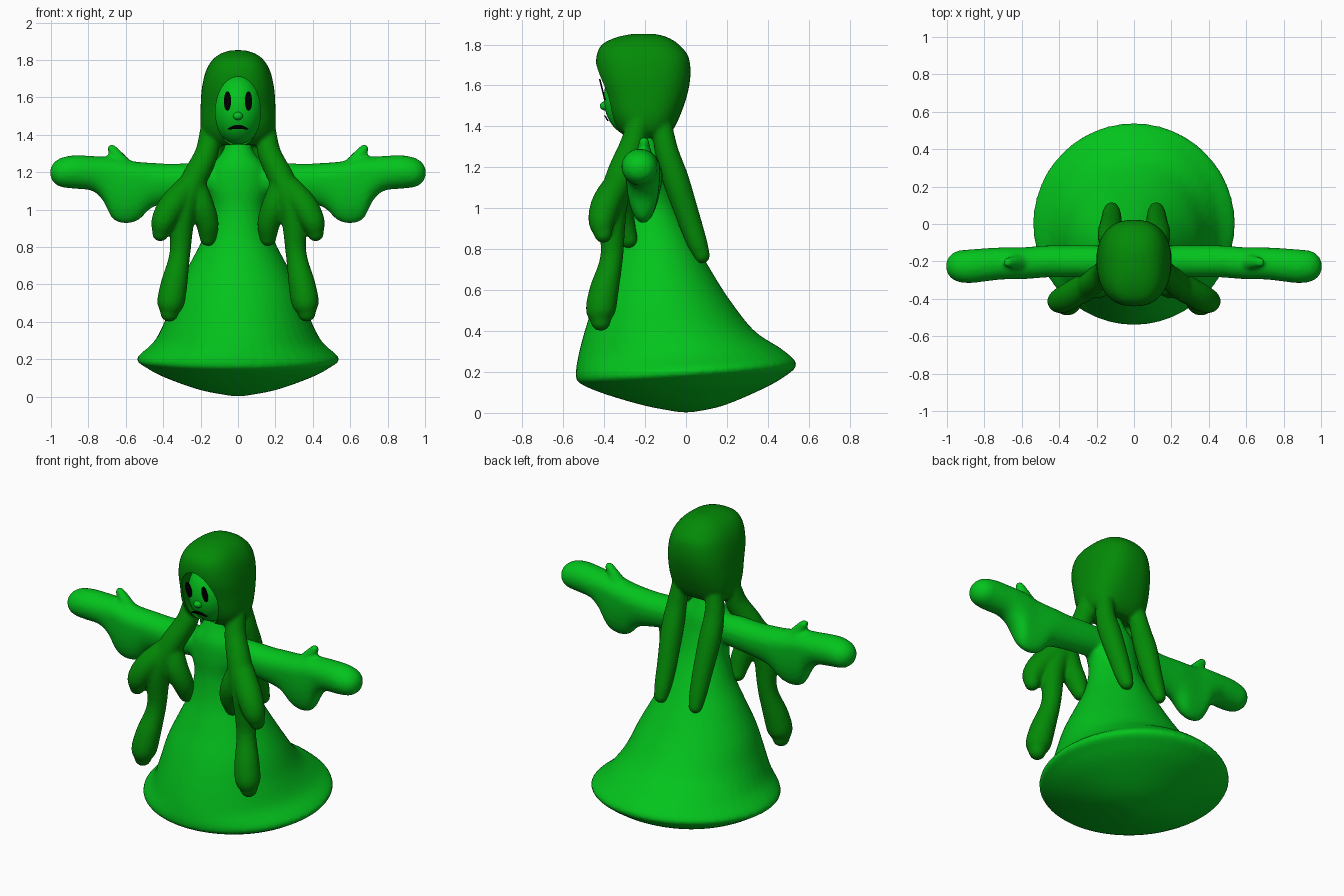
import bpy, bmesh, math
from mathutils import Vector, Matrix

if "Cube" in bpy.data.objects:
    bpy.data.objects.remove(bpy.data.objects["Cube"])


def material(name, col):
    m = bpy.data.materials.new(name)
    m.diffuse_color = (*col, 1)
    m.use_nodes = True
    m.node_tree.nodes["Principled BSDF"].inputs["Base Color"].default_value = m.diffuse_color
    return m


GREEN = material("bright green", (0.001, 0.55, 0.012))
DARK = material("dark green", (0.001, 0.255, 0.002))
BLACK = material("black", (0.0, 0.0, 0.0))


def smooth_path(keys, n=5):
    """Catmull-Rom interpolation of rows of numbers."""
    k = [Vector(p) for p in keys]
    k = [k[0]] + k + [k[-1]]
    out = []
    for i in range(1, len(k) - 2):
        a, b, c, d = k[i - 1:i + 3]
        for j in range(n):
            t = j / n
            out.append(0.5 * (2 * b + (c - a) * t + (2 * a - 5 * b + 4 * c - d) * t ** 2
                              + (3 * b - a - 3 * c + d) * t ** 3))
    return out + [k[-1]]


def loft(bm, rings):
    vs = [[bm.verts.new(p) for p in r] for r in rings]
    n = len(vs[0])
    for a, b in zip(vs, vs[1:]):
        for i in range(n):
            bm.faces.new((a[i], a[(i + 1) % n], b[(i + 1) % n], b[i]))
    bm.faces.new(vs[0])
    bm.faces.new(vs[-1])


def angles(n):
    return [2 * math.pi * i / n for i in range(n)]


def power(v, e):
    return math.copysign(abs(v) ** e, v)


def body_ring(z, yf, yb, rx, tilt=0, square=1):
    """Oval ring between yf and yb; square below 1 makes it boxier."""
    yc, ry = (yf + yb) / 2, (yb - yf) / 2
    return [(rx * power(math.cos(a), square), yc + ry * power(math.sin(a), square),
             z + tilt * math.sin(a)) for a in angles(48)]


def tube(bm, keys):
    """Round tapering lock along (x, y, z, radius) keys, with ball ends."""
    path = smooth_path(keys)
    rings = []
    for i, p in enumerate(path):
        t = (path[min(i + 1, len(path) - 1)].xyz - path[max(i - 1, 0)].xyz).normalized()
        u = (Vector((1, 0, 0)) - t * t.x).normalized()
        v = t.cross(u)
        rings.append([p.xyz + p.w * (u * math.cos(a) + v * math.sin(a)) for a in angles(16)])
    loft(bm, rings)
    for p in (path[0], path[-1]):
        bmesh.ops.create_uvsphere(bm, u_segments=16, v_segments=10, radius=p.w,
                                  matrix=Matrix.Translation(p.xyz))


def finish(name, bm, mat, smooth=True):
    bmesh.ops.recalc_face_normals(bm, faces=bm.faces)
    me = bpy.data.meshes.new(name)
    bm.to_mesh(me)
    bm.free()
    me.materials.append(mat)
    for p in me.polygons:
        p.use_smooth = smooth
    ob = bpy.data.objects.new(name, me)
    bpy.context.collection.objects.link(ob)
    return ob


def blend(ob, size, rounds):
    """Fuse overlapping pieces into one soft surface."""
    r = ob.modifiers.new("fuse", 'REMESH')
    r.mode, r.voxel_size, r.use_smooth_shade = 'VOXEL', size, True
    s = ob.modifiers.new("soften", 'SMOOTH')
    s.factor, s.iterations = 0.5, rounds


# gown: bowl-shaped underside, flared skirt, waist, chest and neck
bm = bmesh.new()
gown_rings = [(0.003, -0.03, 0.03, 0.03, 0), (0.035, -0.2, 0.18, 0.2, 0),
              (0.1, -0.39, 0.36, 0.385, 0.01), (0.155, -0.505, 0.475, 0.49, 0.018),
              (0.205, -0.538, 0.54, 0.54, 0.032), (0.29, -0.528, 0.47, 0.452, 0.02),
              (0.40, -0.495, 0.335, 0.393, 0), (0.55, -0.445, 0.215, 0.338, 0),
              (0.70, -0.385, 0.12, 0.263, 0), (0.85, -0.335, 0.035, 0.187, 0),
              (1.0, -0.315, -0.04, 0.148, 0), (1.12, -0.32, -0.08, 0.165, 0),
              (1.22, -0.315, -0.10, 0.15, 0), (1.30, -0.285, -0.13, 0.09, 0),
              (1.36, -0.265, -0.15, 0.068, 0), (1.45, -0.26, -0.15, 0.068, 0)]
loft(bm, [body_ring(*r) for r in smooth_path(gown_rings)])
# arms with drooping sleeves: x, top, bottom, centre y, half depth
arm = [(0.03, 1.24, 1.08, -0.20, 0.08), (0.2, 1.25, 1.06, -0.20, 0.085),
       (0.35, 1.245, 1.04, -0.20, 0.085), (0.46, 1.25, 1.01, -0.20, 0.085),
       (0.53, 1.255, 0.945, -0.205, 0.085), (0.60, 1.265, 0.925, -0.21, 0.085),
       (0.67, 1.28, 0.95, -0.21, 0.085), (0.72, 1.283, 1.045, -0.212, 0.086),
       (0.78, 1.287, 1.1, -0.217, 0.088), (0.88, 1.29, 1.112, -0.226, 0.09),
       (0.95, 1.275, 1.122, -0.226, 0.08), (0.99, 1.245, 1.15, -0.226, 0.05),
       (1.005, 1.21, 1.19, -0.226, 0.01)]
for s in (-1, 1):
    rings = []
    for x, zt, zb, yc, ry in smooth_path(arm, 4):
        up = min(0.085, (zt - zb) / 2)
        zc = zt - up
        rings.append([(s * x, yc + ry * math.cos(a),
                       zc + math.sin(a) * (up if math.sin(a) > 0 else zc - zb)) for a in angles(28)])
    loft(bm, rings)
    tube(bm, [(s * 0.615, -0.205, 1.24, 0.045), (s * 0.645, -0.205, 1.285, 0.035),
              (s * 0.675, -0.205, 1.325, 0.026)])
gown = finish("gown_and_arms", bm, GREEN)
blend(gown, 0.013, 4)

# hair: cap and hanging locks
bm = bmesh.new()
cap = [(1.345, -0.29, -0.10, 0.14), (1.38, -0.335, -0.065, 0.18), (1.45, -0.375, -0.03, 0.2),
       (1.55, -0.405, 0.005, 0.2), (1.65, -0.435, 0.022, 0.193), (1.74, -0.438, 0.012, 0.172),
       (1.80, -0.41, -0.035, 0.137), (1.835, -0.34, -0.09, 0.09), (1.852, -0.26, -0.15, 0.035)]
loft(bm, [body_ring(*r, 0, 0.8) for r in smooth_path(cap)])
locks = [
    # long front lock
    [(0.15, -0.23, 1.42, 0.055), (0.168, -0.265, 1.3, 0.063), (0.235, -0.32, 1.16, 0.07),
     (0.295, -0.36, 1.0, 0.072), (0.31, -0.362, 0.77, 0.056), (0.342, -0.40, 0.6, 0.072),
     (0.36, -0.417, 0.5, 0.073), (0.367, -0.417, 0.45, 0.05)],
    # outer short lock
    [(0.25, -0.32, 1.14, 0.065), (0.345, -0.385, 1.03, 0.074), (0.398, -0.412, 0.94, 0.066),
     (0.415, -0.405, 0.875, 0.045)],
    # inner short lock
    [(0.235, -0.32, 1.13, 0.065), (0.195, -0.33, 1.02, 0.068), (0.165, -0.31, 0.93, 0.062),
     (0.16, -0.282, 0.85, 0.046)],
    # back lock
    [(0.115, -0.12, 1.42, 0.05), (0.13, -0.095, 1.28, 0.058), (0.13, -0.05, 1.14, 0.065),
     (0.122, 0.01, 0.96, 0.058), (0.12, 0.055, 0.83, 0.05), (0.12, 0.078, 0.77, 0.04)]]
for s in (-1, 1):
    for lock in locks:
        tube(bm, [(s * x, y, z, r) for x, y, z, r in lock])
hair = finish("hair", bm, DARK)
blend(hair, 0.011, 4)

# oval opening in the hair for the face
bm = bmesh.new()
loft(bm, [[(0.12 * math.cos(a), y, 1.523 + 0.187 * math.sin(a)) for a in angles(48)]
          for y in (-0.7, -0.275)])
cutter = finish("face_opening_cutter", bm, DARK, False)
cutter.hide_render = True
cutter.hide_viewport = True
b = hair.modifiers.new("face opening", 'BOOLEAN')
b.operation, b.object, b.solver = 'DIFFERENCE', cutter, 'EXACT'
e = hair.modifiers.new("crisp rim", 'EDGE_SPLIT')
e.split_angle = math.radians(50)


def ball(name, centre, size, mat):
    bm = bmesh.new()
    bmesh.ops.create_uvsphere(bm, u_segments=36, v_segments=24, radius=1,
                              matrix=Matrix.Translation(centre) @ Matrix.Diagonal((*size, 1)))
    return finish(name, bm, mat)


# face and nose
ball("face", (0, -0.25, 1.535), (0.137, 0.152, 0.187), GREEN)
ball("nose", (0, -0.395, 1.5), (0.026, 0.026, 0.022), GREEN)


def plate(name, outline, depth):
    """Thin black plate; depth gives y from height z."""
    bm = bmesh.new()
    loft(bm, [[(x, depth(z) + o, z) for x, z in outline] for o in (0, 0.008)])
    finish(name, bm, BLACK, False)


# eyes
for s, side in ((-1, "left"), (1, "right")):
    plate(side + "_eye", [(s * 0.056 + 0.019 * math.cos(a), 1.58 + 0.052 * math.sin(a))
                          for a in angles(24)], lambda z: -0.413 - 0.25 * (z - 1.58))

# downturned mouth
xs = [-1 + i / 6 for i in range(13)]
edge = [(0.057 * t, 1.453 - 0.022 * t * t) for t in xs]
edge += [(0.057 * t, 1.432 - 0.008 * t * t) for t in reversed(xs[1:-1])]
plate("mouth", edge, lambda z: -0.393 - 0.6 * (z - 1.44))
